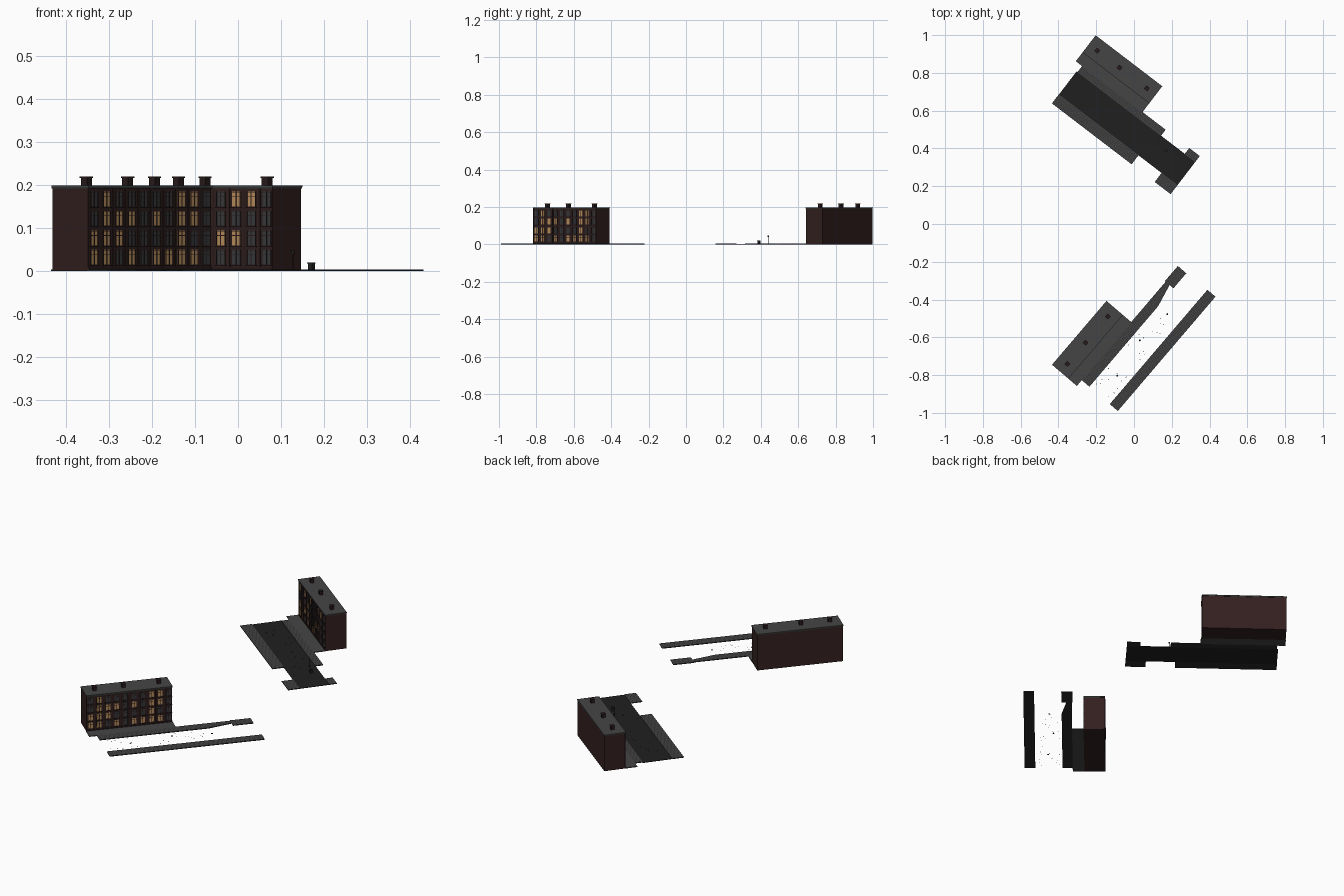
import bpy, bmesh, math, random
from mathutils import Matrix, Vector

if "Cube" in bpy.data.objects:
    bpy.data.objects.remove(bpy.data.objects["Cube"])

random.seed(4)


def material(name, rgb):
    m = bpy.data.materials.new(name)
    m.diffuse_color = (*rgb, 1)
    m.use_nodes = True
    m.node_tree.nodes["Principled BSDF"].inputs["Base Color"].default_value = m.diffuse_color
    return m


BRICK = material("brick", (0.034, 0.014, 0.014))
TRIM = material("dark_trim", (0.022, 0.011, 0.011))
ROOF = material("roof_grey", (0.060, 0.060, 0.060))
CORNICE = material("cornice", (0.030, 0.038, 0.032))
GLASS = material("dark_glass", (0.040, 0.042, 0.045))
LIT = material("lit_glass", (0.50, 0.28, 0.11))
ASPHALT = material("asphalt", (0.014, 0.014, 0.014))
PAVING = material("paving", (0.058, 0.058, 0.058))
JOINT = material("paving_joint", (0.024, 0.024, 0.024))
METAL = material("dark_metal", (0.018, 0.016, 0.016))


def box(bm, u0, u1, v0, v1, z0, z1, mi=0):
    """Box in street coordinates: u along the facade, v away from the back wall."""
    mat = Matrix.Translation(((u0 + u1) / 2, -(v0 + v1) / 2, (z0 + z1) / 2)) @ \
        Matrix.Diagonal((u1 - u0, v1 - v0, z1 - z0, 1))
    r = bmesh.ops.create_cube(bm, size=1, matrix=mat)
    for f in {f for v in r["verts"] for f in v.link_faces}:
        f.material_index = mi


def finish(bm, name, mats, frame):
    me = bpy.data.meshes.new(name)
    bm.to_mesh(me)
    bm.free()
    for m in mats:
        me.materials.append(m)
    ob = bpy.data.objects.new(name, me)
    ob.matrix_world = frame
    bpy.context.collection.objects.link(ob)
    return ob


def boxes(name, mat, frame, *specs):
    bm = bmesh.new()
    for s in specs:
        box(bm, *s)
    return finish(bm, name, [mat], frame)


def prism(name, mat, frame, pts, h):
    """Flat slab with a polygon outline given as (u, v)."""
    bm = bmesh.new()
    f = bm.faces.new([bm.verts.new((u, -v, 0)) for u, v in pts])
    r = bmesh.ops.extrude_face_region(bm, geom=[f])
    bmesh.ops.translate(bm, vec=(0, 0, h),
                        verts=[g for g in r["geom"] if isinstance(g, bmesh.types.BMVert)])
    bmesh.ops.recalc_face_normals(bm, faces=bm.faces)
    return finish(bm, name, [mat], frame)


def paved(name, frame, u0, u1, v0, v1, h=0.004, taper=None):
    """Kerbed strip with a top divided into small slabs and dark joints."""
    bm = bmesh.new()
    box(bm, u0, u1, v0, v1, 0, h)
    top = [f for f in bm.faces if f.normal.z > 0.9]
    bmesh.ops.delete(bm, geom=top, context='FACES')
    nu, nv = max(1, round((u1 - u0) / 0.011)), max(1, round((v1 - v0) / 0.011))
    g = bmesh.ops.create_grid(
        bm, x_segments=nu, y_segments=nv, size=0.5,
        matrix=Matrix.Translation(((u0 + u1) / 2, -(v0 + v1) / 2, h)) @
        Matrix.Diagonal((u1 - u0, v1 - v0, 1, 1)))
    tiles = list({f for v in g["verts"] for f in v.link_faces})
    bmesh.ops.inset_individual(bm, faces=tiles, thickness=0.001)
    inner = set(tiles)
    for f in bm.faces:
        f.material_index = 0 if f in inner else 1
    if taper is not None:  # narrow the outer edge towards the far end
        for v in bm.verts:
            t = (v.co.x - u0) / (u1 - u0)
            v.co.y = -v0 + (v.co.y + v0) * (1 - t * (1 - taper))
    return finish(bm, name, [PAVING, JOINT], frame)


L, D, H = 0.444, 0.113, 0.193
COLS, PITCH = 10, 0.0446
ROWS = (0.014, 0.058, 0.104, 0.149)


def building(side, frame):
    boxes(side + "_building_walls", BRICK, frame, (0.002, L - 0.002, 0.002, D - 0.002, 0, H))
    boxes(side + "_roof", ROOF, frame, (0, L, 0, D + 0.001, 0.196, 0.199))
    boxes(side + "_cornice", CORNICE, frame, (0.0005, L - 0.0005, 0.0005, D + 0.0005, 0.192, 0.196))
    # plinth, floor bands and pilasters on the facade
    trim = [(0.002, L - 0.002, D - 0.003, D, 0, 0.010)]
    trim += [(0.002, L - 0.002, D - 0.003, D - 0.0005, z - 0.006, z - 0.003) for z in ROWS[1:]]
    trim += [(c * PITCH + 0.0005, c * PITCH + 0.0045, D - 0.003, D - 0.001, 0.01, H)
             for c in range(COLS)]
    boxes(side + "_facade_trim", TRIM, frame, *trim)
    # chimneys with wider caps
    stacks = []
    for u in (0.056, 0.204, 0.386):
        stacks += [(u - 0.009, u + 0.009, 0.05, 0.068, 0.198, 0.217),
                   (u - 0.011, u + 0.011, 0.048, 0.07, 0.217, 0.220)]
    boxes(side + "_chimneys", TRIM, frame, *stacks)
    # windows: glass plates, some lit, with frames and bars
    glass, bars = bmesh.new(), bmesh.new()
    w, h = 0.027, 0.036
    for c in range(COLS):
        u = (c + 0.5) * PITCH - w / 2 + 0.001
        for z in ROWS:
            box(glass, u, u + w, D - 0.003, D - 0.001, z, z + h, int(random.random() < 0.33))
            for a, b in ((0, 0.002), (w / 2 - 0.001, w / 2 + 0.001), (w - 0.002, w)):
                box(bars, u + a, u + b, D - 0.003, D, z, z + h)
            for a in (0, 0.024, h - 0.002):
                box(bars, u, u + w, D - 0.003, D - 0.0002, z + a, z + a + 0.0015)
            box(bars, u - 0.002, u + w + 0.002, D - 0.003, D + 0.001, z - 0.002, z)
    finish(glass, side + "_window_glass", [GLASS, LIT], frame)
    finish(bars, side + "_window_frames", [TRIM], frame)
    # plain pavement at the foot of the facade
    boxes(side + "_forecourt", ROOF, frame, (0, L, D - 0.002, 0.173, 0, 0.004))


def litter(name, frame, z, n):
    """Small flat drains and scraps scattered on the carriageway."""
    bm = bmesh.new()
    for _ in range(n):
        u, v, s = random.uniform(0.06, 0.6), random.uniform(0.24, 0.35), random.uniform(0.001, 0.002)
        box(bm, u - s, u + s, v - s, v + s, z, z + 0.001)
    for u, v in ((0.18, 0.30), (0.40, 0.27), (0.60, 0.29)):
        bmesh.ops.create_cone(bm, cap_ends=True, segments=12, radius1=0.005, radius2=0.005,
                              depth=0.0012, matrix=Matrix.Translation((u, -v, z + 0.0006)))
    return finish(bm, name, [METAL], frame)


def place(x, y, deg):
    return Matrix.Translation((x, y, 0)) @ Matrix.Rotation(math.radians(deg), 4, 'Z')


# far street: building, road and pavements
far = place(-0.203, 0.999, -37.4)
building("far", far)
prism("far_road", ASPHALT, far, [(0.036, 0.212), (0.826, 0.212), (0.826, 0.367), (0.036, 0.367)], 0.002)
paved("far_near_pavement", far, 0.042, 0.598, 0.172, 0.214)
paved("far_outer_pavement", far, 0.035, 0.566, 0.366, 0.427)
paved("far_corner_near", far, 0.756, 0.826, 0.173, 0.214)
paved("far_corner_outer", far, 0.72, 0.826, 0.366, 0.427)
litter("far_road_drains", far, 0.002, 20)

# near street: building and the two pavements, carriageway left open
near = place(-0.434, -0.745, 49.5)
building("near", near)
paved("near_inner_pavement", near, 0.040, 0.60, 0.172, 0.226)
paved("near_pavement_taper", near, 0.60, 0.725, 0.172, 0.226, taper=0.5)
paved("near_corner_block", near, 0.725, 0.83, 0.167, 0.226)
paved("near_outer_pavement", near, 0.040, 0.836, 0.368, 0.424)
litter("near_road_drains", near, 0.001, 28)

# street furniture on the far road: utility box and signpost
boxes("utility_box", METAL, far, (0.661, 0.673, 0.251, 0.263, 0.002, 0.018),
      (0.660, 0.674, 0.250, 0.264, 0.018, 0.020))
boxes("signpost", METAL, far, (0.602, 0.604, 0.243, 0.245, 0.002, 0.048),
      (0.599, 0.607, 0.2425, 0.2455, 0.040, 0.048))
